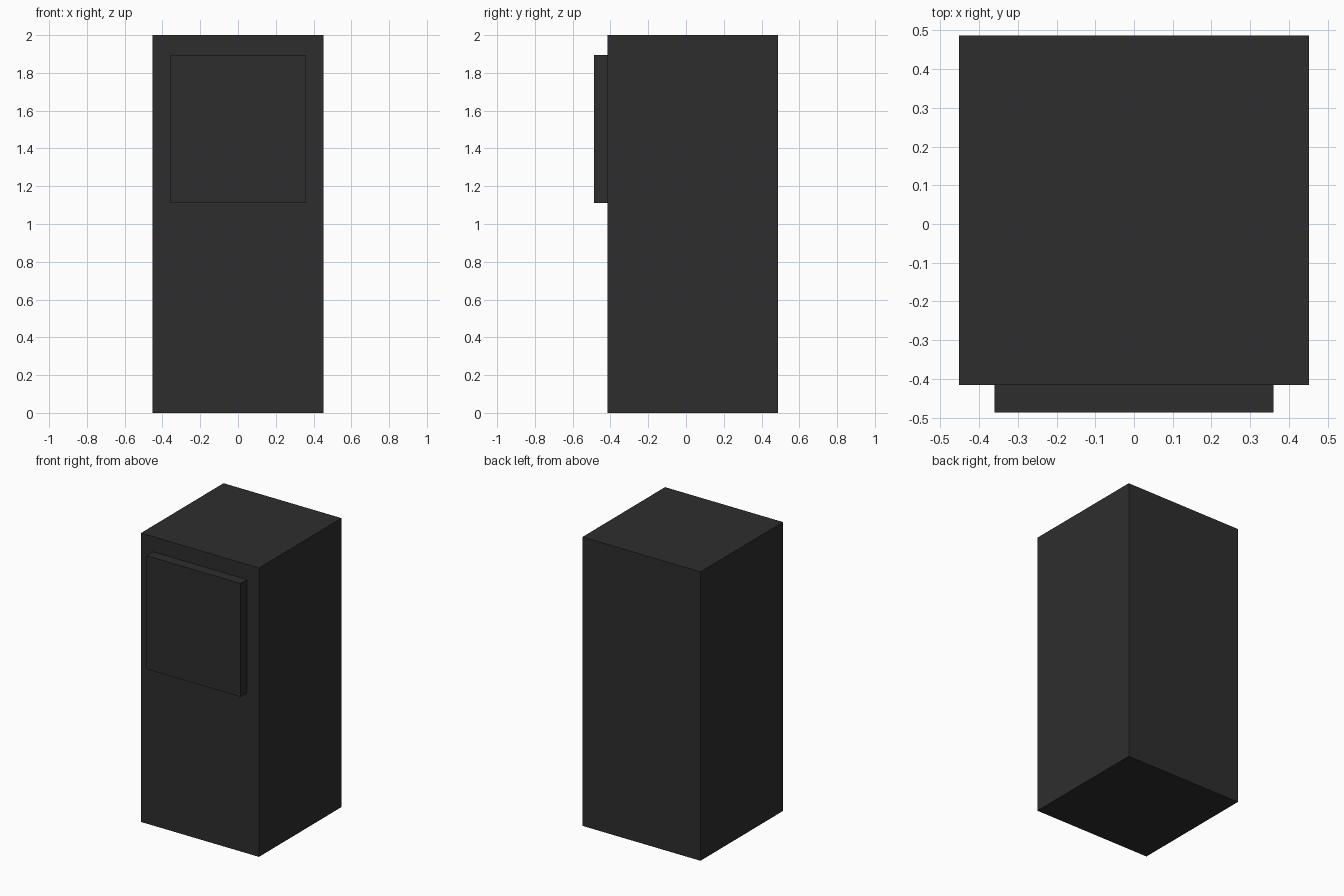
import bpy

# Remove the default cube
default = bpy.data.objects.get("Cube")
if default:
    bpy.data.objects.remove(default, do_unlink=True)

# Single dark grey finish
charcoal = bpy.data.materials.new("charcoal")
charcoal.use_nodes = True
charcoal.diffuse_color = (0.027, 0.027, 0.027, 1)
charcoal.node_tree.nodes["Principled BSDF"].inputs["Base Color"].default_value = charcoal.diffuse_color


def box(name, low, high):
    """Add a flat-shaded box spanning two opposite corners."""
    centre = [(a + b) / 2 for a, b in zip(low, high)]
    bpy.ops.mesh.primitive_cube_add(size=1, location=centre)
    obj = bpy.context.object
    obj.name = name
    obj.scale = [b - a for a, b in zip(low, high)]
    bpy.ops.object.transform_apply(location=False, rotation=False, scale=True)
    obj.data.materials.append(charcoal)
    return obj


# Tall square cabinet
front_y = -0.416
box("cabinet_body", (-0.452, front_y, 0), (0.452, 0.487, 2))

# Raised panel on the upper front
box("front_panel", (-0.36, -0.487, 1.11), (0.36, front_y, 1.895))
